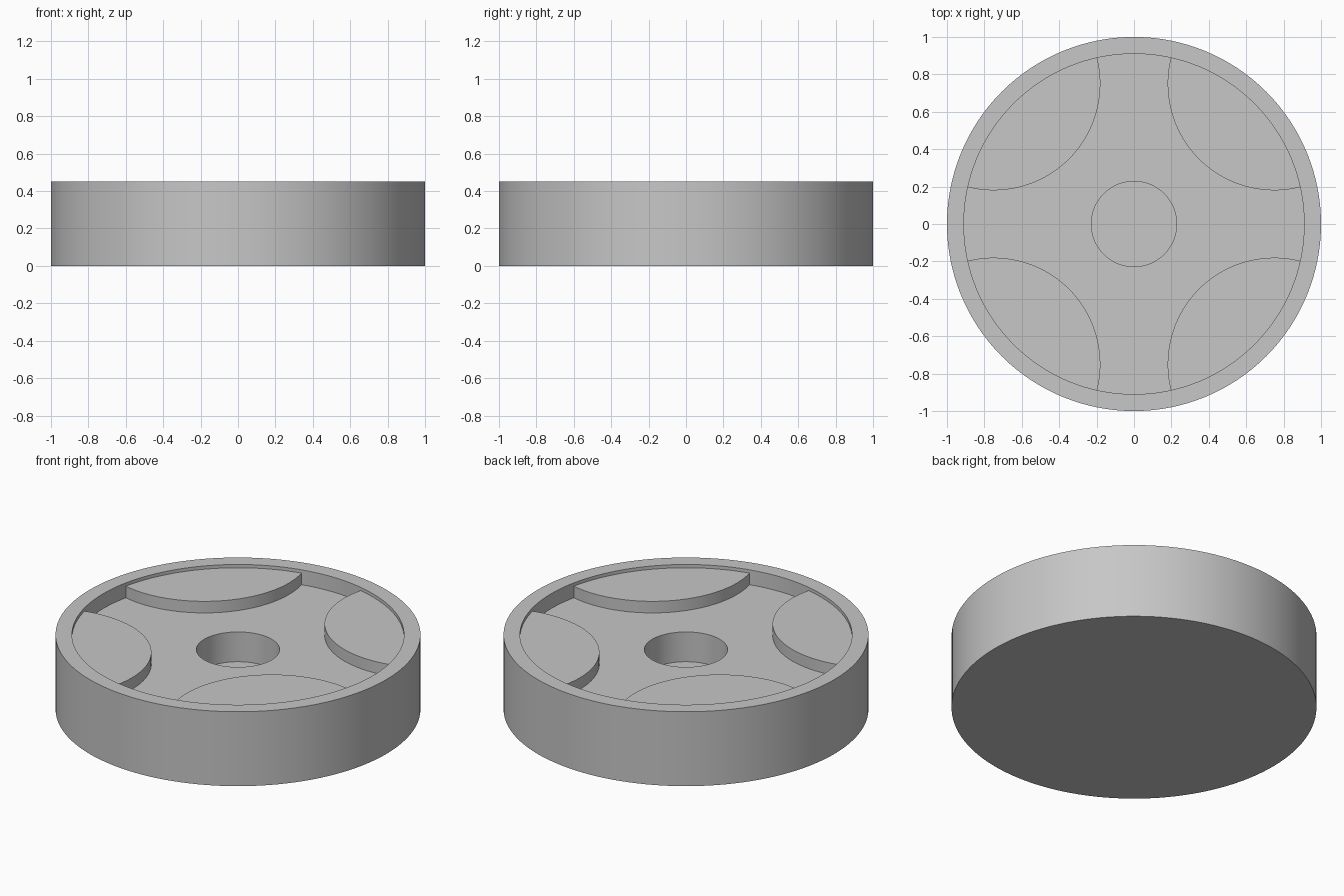
import bpy, bmesh, math
from mathutils import Matrix, Vector

if "Cube" in bpy.data.objects:
    bpy.data.objects.remove(bpy.data.objects["Cube"], do_unlink=True)

HEIGHT, FLOOR, PAD_TOP, HOLE_BOTTOM = 0.45, 0.36, 0.43, 0.18
OUTER, INNER, HOLE = 1.0, 0.91, 0.228
PAD_CENTRE, PAD_RADIUS = 0.75 * math.sqrt(2), 0.57
SIDES = 128

grey = bpy.data.materials.new("plain grey")
grey.use_nodes = True
colour = (0.57, 0.57, 0.57, 1)
grey.diffuse_color = colour
grey.node_tree.nodes["Principled BSDF"].inputs["Base Color"].default_value = colour


def finish(name, bm):
    bmesh.ops.recalc_face_normals(bm, faces=bm.faces)
    mesh = bpy.data.meshes.new(name)
    bm.to_mesh(mesh)
    bm.free()
    mesh.materials.append(grey)
    obj = bpy.data.objects.new(name, mesh)
    bpy.context.collection.objects.link(obj)
    bpy.ops.object.select_all(action="DESELECT")
    obj.select_set(True)
    bpy.context.view_layer.objects.active = obj
    bpy.ops.object.shade_smooth_by_angle(angle=math.radians(30))
    return obj


def arc(centre, radius, start, end, steps):
    angles = [start + (end - start) * i / steps for i in range(steps + 1)]
    return [Vector((centre + radius * math.cos(a), radius * math.sin(a), 0)) for a in angles]


# Round dish: rim, recessed floor and blind centre hole turned from one profile
profile = [(0, 0), (OUTER, 0), (OUTER, HEIGHT), (INNER, HEIGHT), (INNER, FLOOR),
           (HOLE, FLOOR), (HOLE, HOLE_BOTTOM), (0, HOLE_BOTTOM)]
bm = bmesh.new()
verts = [bm.verts.new((r, 0, z)) for r, z in profile]
edges = [bm.edges.new(pair) for pair in zip(verts, verts[1:])]
bmesh.ops.spin(bm, geom=verts + edges, cent=(0, 0, 0), axis=(0, 0, 1),
               angle=math.tau, steps=SIDES, use_merge=True)
bmesh.ops.remove_doubles(bm, verts=bm.verts, dist=0.0001)
finish("dish", bm)

# Four raised pads: overlap of a circle with the recess, just below the rim
along = (PAD_CENTRE**2 + INNER**2 - PAD_RADIUS**2) / (2 * PAD_CENTRE)
rim_angle = math.acos(along / INNER)
pad_angle = math.acos((PAD_CENTRE - along) / PAD_RADIUS)
outline = arc(0, INNER + 0.003, -rim_angle, rim_angle, 32)
outline += arc(PAD_CENTRE, PAD_RADIUS, math.pi - pad_angle, math.pi + pad_angle, 40)
for i, name in enumerate(["back_left", "back_right", "front_right", "front_left"]):
    bm = bmesh.new()
    face = bm.faces.new([bm.verts.new(p + Vector((0, 0, FLOOR - 0.02))) for p in outline])
    top = bmesh.ops.extrude_face_region(bm, geom=[face])["geom"]
    bmesh.ops.translate(bm, vec=(0, 0, PAD_TOP - FLOOR + 0.02),
                        verts=[g for g in top if isinstance(g, bmesh.types.BMVert)])
    bm.transform(Matrix.Rotation(math.radians(45 + 90 * i), 4, "Z"))
    finish(name + "_pad", bm)
